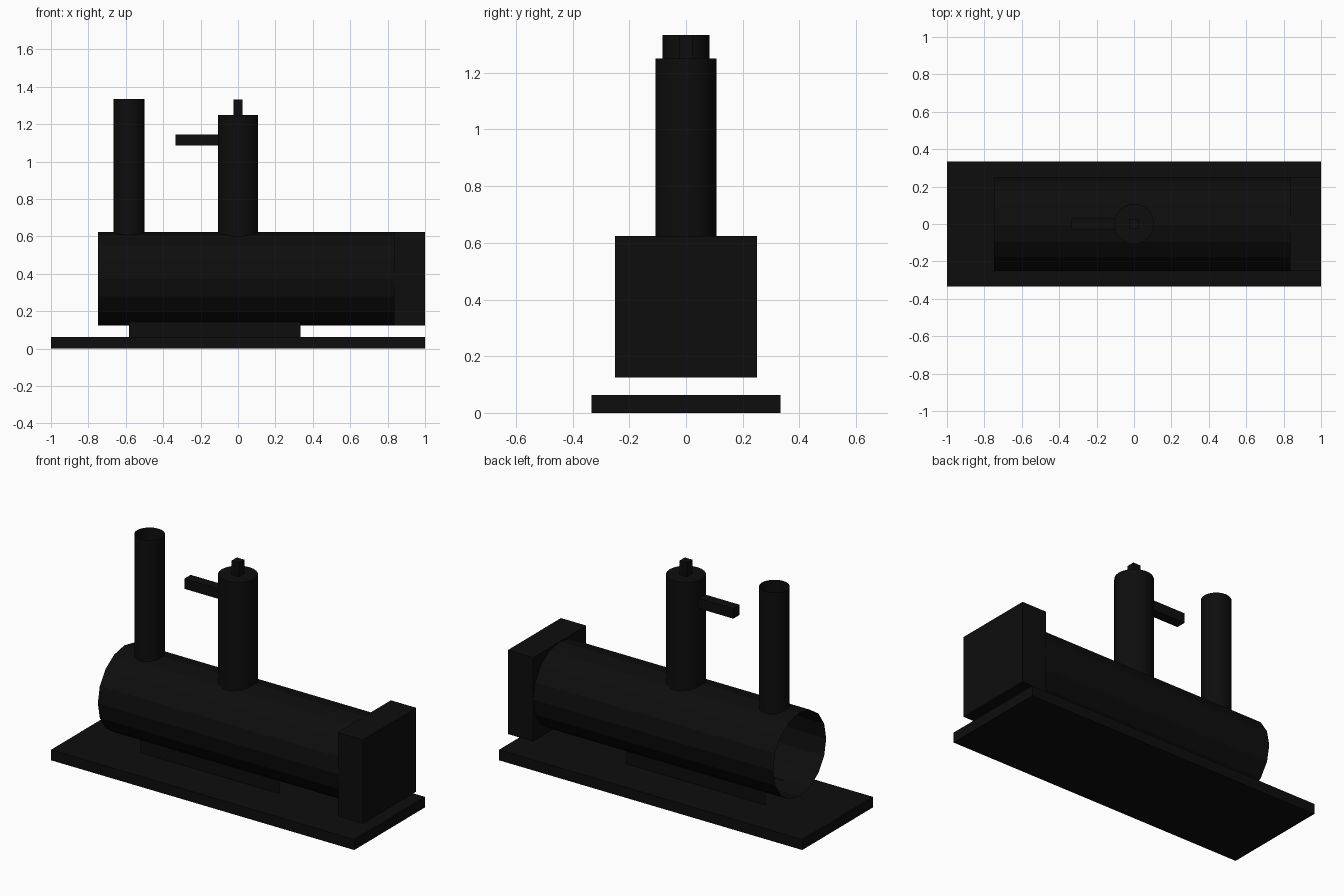
import bpy
from math import pi

cube = bpy.data.objects.get("Cube")
if cube:
    bpy.data.objects.remove(cube, do_unlink=True)

black = bpy.data.materials.new("soot_black")
black.use_nodes = True
colour = (0.004, 0.004, 0.004, 1)
black.diffuse_color = colour
black.node_tree.nodes["Principled BSDF"].inputs["Base Color"].default_value = colour


def finish(name):
    obj = bpy.context.object
    obj.name = name
    obj.data.materials.append(black)
    bpy.ops.object.transform_apply(location=False, rotation=True, scale=True)
    return obj


def box(name, x, y, z):
    """Box spanning the given (low, high) ranges."""
    spans = (x, y, z)
    bpy.ops.mesh.primitive_cube_add(size=1, location=[(a + b) / 2 for a, b in spans])
    bpy.context.object.scale = [b - a for a, b in spans]
    return finish(name)


def tube(name, radius, length, centre, sides, capped=False, tilt=0):
    bpy.ops.mesh.primitive_cylinder_add(
        vertices=sides, radius=radius, depth=length, location=centre,
        rotation=(0, tilt, 0), end_fill_type='NGON' if capped else 'NOTHING')
    obj = finish(name)
    bpy.ops.object.shade_smooth_by_angle(angle=pi / 9)
    return obj


# Base plate and rear firebox
box("base_plate", (-1, 1), (-0.333, 0.333), (0, 0.0625))
box("firebox", (0.833, 1), (-0.25, 0.25), (0.125, 0.625))

# Open-ended boiler barrel lying along x
tube("boiler", 0.25, 1.583, (0.042, 0, 0.375), 16, tilt=pi / 2)

# Open chimney
tube("chimney", 0.083, 0.733, (-0.583, 0, 0.967), 24)

# Capped steam dome with its top valve and side pipe
tube("steam_dome", 0.108, 0.65, (0, 0, 0.925), 24, capped=True)
box("dome_valve", (-0.025, 0.025), (-0.025, 0.025), (1.25, 1.333))
box("side_pipe", (-0.333, -0.08), (-0.03, 0.03), (1.085, 1.145))

# Thin support plates between base and boiler
for side, label in ((-1, "front"), (1, "back")):
    bpy.ops.mesh.primitive_plane_add(
        size=1, location=(-0.125, side * 0.085, 0.102), rotation=(pi / 2, 0, 0))
    bpy.context.object.scale = (0.917, 0.085, 1)
    finish(label + "_support_plate")
